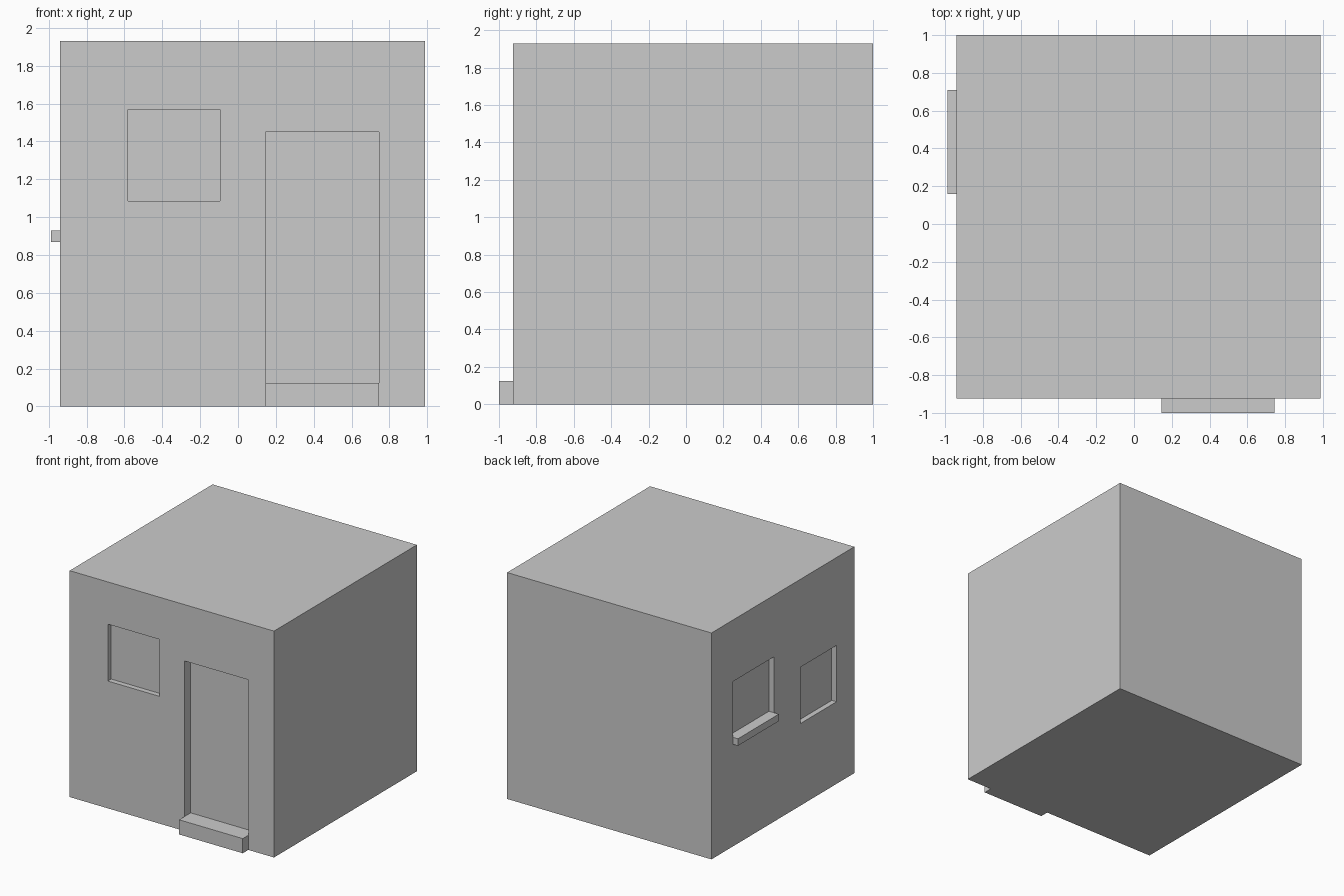
import bpy
from mathutils import Vector

if "Cube" in bpy.data.objects:
    bpy.data.objects.remove(bpy.data.objects["Cube"])

X0, X1 = -0.94, 0.987      # left and right walls
Y0, Y1 = -0.925, 1.0       # front and back walls
TOP = 1.93
PANE, DOOR = 0.045, 0.08   # recess depths
OUT = 0.1                  # cutter overshoot outside the wall


def box(name, lo, hi):
    """Axis-aligned box between two corners."""
    lo, hi = Vector(lo), Vector(hi)
    bpy.ops.mesh.primitive_cube_add(size=1, location=(lo + hi) / 2)
    obj = bpy.context.object
    obj.name = name
    obj.scale = hi - lo
    bpy.ops.object.transform_apply(location=False, rotation=False, scale=True)
    return obj


def recess(target, name, lo, hi):
    """Cut a box-shaped recess into the target."""
    cutter = box(name, lo, hi)
    cutter.hide_render = True
    mod = target.modifiers.new(name, 'BOOLEAN')
    mod.operation = 'DIFFERENCE'
    mod.solver = 'EXACT'
    mod.object = cutter
    bpy.context.view_layer.objects.active = target
    bpy.ops.object.modifier_apply(modifier=mod.name)
    bpy.data.objects.remove(cutter)


# Main block of the house
walls = box("walls", (X0, Y0, 0), (X1, Y1, TOP))

# Front window and doorway (the doorway runs to the ground behind the step)
recess(walls, "front_window", (-0.58, Y0 - OUT, 1.085), (-0.095, Y0 + PANE, 1.57))
recess(walls, "doorway", (0.145, Y0 - OUT, -OUT), (0.745, Y0 + DOOR, 1.45))

# Two windows in the left wall
recess(walls, "rear_side_window", (X0 - OUT, 0.16, 0.87), (X0 + PANE, 0.71, 1.405))
recess(walls, "front_side_window", (X0 - OUT, -0.685, 0.70), (X0 + PANE, -0.20, 1.18))

# Doorstep and window sill, filling the bottom of their recesses
box("doorstep", (0.145, -1.0, 0), (0.745, Y0 + DOOR, 0.125))
box("window_sill", (-0.987, 0.16, 0.87), (X0 + PANE, 0.71, 0.93))
